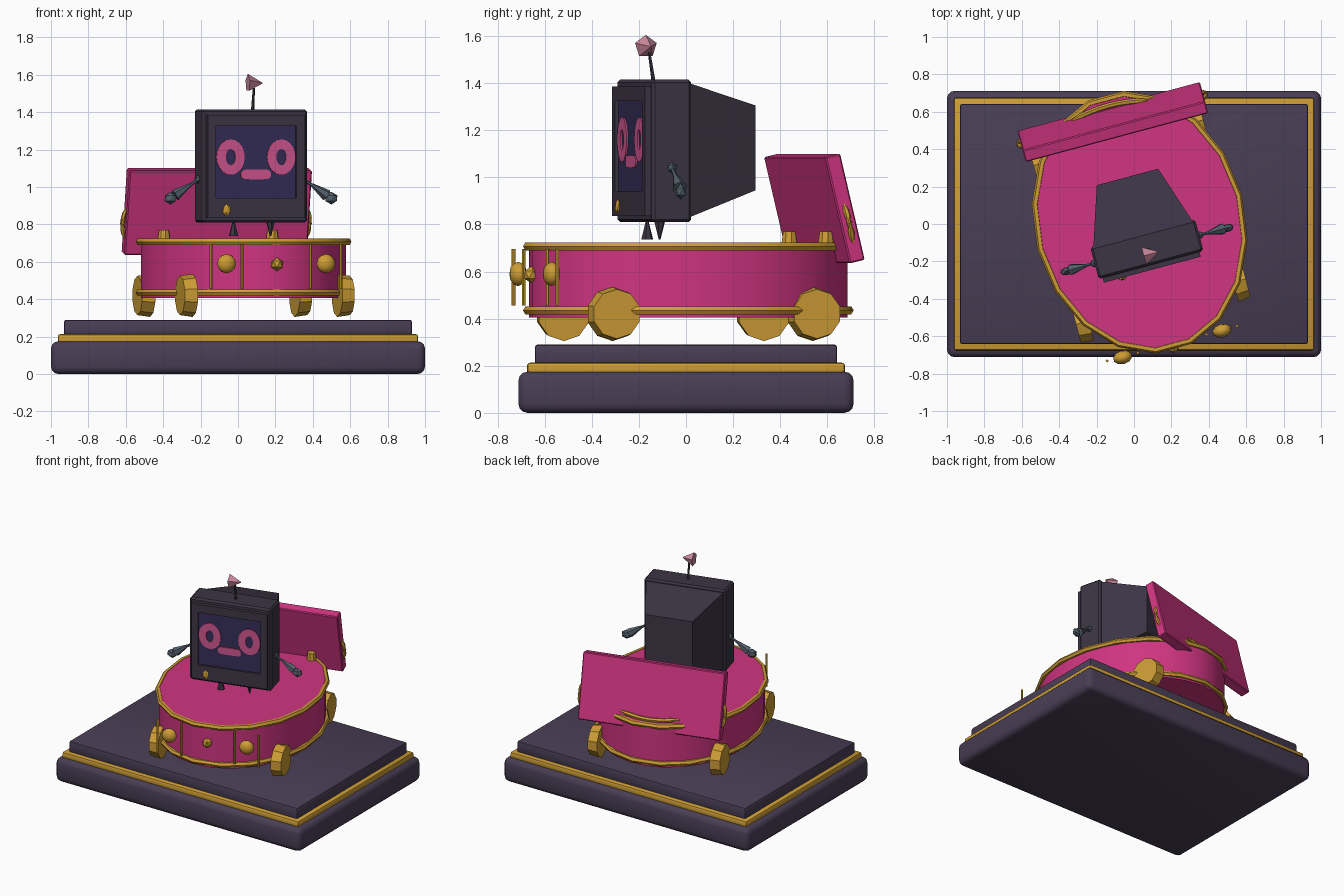
import bpy, bmesh, math
from mathutils import Matrix, Vector

if "Cube" in bpy.data.objects:
    bpy.data.objects.remove(bpy.data.objects["Cube"])

# Cart and robot share one frame turned 15 degrees on the plinth
TURN = Matrix.Translation((0.03, 0.01, 0)) @ Matrix.Rotation(math.radians(15), 4, 'Z')
FLAT = Matrix.Identity(4)


def mat(name, rgb):
    m = bpy.data.materials.new(name)
    m.diffuse_color = (*rgb, 1)
    m.use_nodes = True
    m.node_tree.nodes["Principled BSDF"].inputs["Base Color"].default_value = m.diffuse_color
    return m


PLUM = mat("plum", (0.066, 0.048, 0.09))
GOLD = mat("gold", (0.62, 0.34, 0.035))
PINK = mat("hot pink", (0.63, 0.035, 0.22))
CASE = mat("dark case", (0.045, 0.035, 0.058))
SCREEN = mat("screen violet", (0.036, 0.026, 0.095))
FACE = mat("face pink", (0.62, 0.09, 0.27))
SLATE = mat("slate", (0.085, 0.115, 0.145))
BLUSH = mat("blush", (0.63, 0.26, 0.35))


def finish(name, bm, material, frame=TURN, smooth=None):
    bm.transform(frame)
    bmesh.ops.recalc_face_normals(bm, faces=bm.faces)
    me = bpy.data.meshes.new(name)
    bm.to_mesh(me)
    bm.free()
    me.materials.append(material)
    ob = bpy.data.objects.new(name, me)
    bpy.context.collection.objects.link(ob)
    if smooth:
        bpy.ops.object.select_all(action='DESELECT')
        ob.select_set(True)
        bpy.context.view_layer.objects.active = ob
        bpy.ops.object.shade_smooth_by_angle(angle=math.radians(smooth))
    return ob


def box(name, lo, hi, material, bevel=0, segs=1, frame=TURN, smooth=None):
    lo, hi = Vector(lo), Vector(hi)
    bm = bmesh.new()
    bmesh.ops.create_cube(bm, size=1, matrix=Matrix.Translation((lo + hi) / 2)
                          @ Matrix.Diagonal((*(hi - lo), 1)))
    if bevel:
        bmesh.ops.bevel(bm, geom=bm.edges[:], offset=bevel, segments=segs,
                        profile=0.5, affect='EDGES')
    return finish(name, bm, material, frame, smooth)


def rod(name, a, b, r1, r2, sides, material, smooth=None, scale=(1, 1, 1)):
    a, b = Vector(a), Vector(b)
    d = b - a
    bm = bmesh.new()
    m = Matrix.Translation((a + b) / 2) @ d.to_track_quat('Z', 'Y').to_matrix().to_4x4()
    bmesh.ops.create_cone(bm, cap_ends=True, segments=sides, radius1=r1, radius2=r2,
                          depth=d.length, matrix=m @ Matrix.Diagonal((*scale, 1)))
    return finish(name, bm, material, TURN, smooth)


def ball(name, c, r, material, sub=2, scale=(1, 1, 1), smooth=None):
    bm = bmesh.new()
    bmesh.ops.create_icosphere(bm, subdivisions=sub, radius=r,
                               matrix=Matrix.Translation(c) @ Matrix.Diagonal((*scale, 1)))
    return finish(name, bm, material, TURN, smooth)


def tube(name, pts, radius, material, closed=False, frame=TURN, sides=6):
    # round tube with tapered ends when open
    bm = bmesh.new()
    pts = [Vector(p) for p in pts]
    n, rings = len(pts), []
    for i, p in enumerate(pts):
        t = (pts[(i + 1) % n] - pts[i - 1]) if closed else \
            (pts[min(i + 1, n - 1)] - pts[max(i - 1, 0)])
        q = t.to_track_quat('Y', 'Z').to_matrix()
        r = radius * (0.4 if not closed and i in (0, n - 1) else 1)
        rings.append([bm.verts.new(p + q @ Vector((math.cos(k * math.tau / sides) * r, 0,
                      math.sin(k * math.tau / sides) * r))) for k in range(sides)])
    for i in range(n if closed else n - 1):
        a, b = rings[i], rings[(i + 1) % n]
        for k in range(sides):
            bm.faces.new((a[k], a[(k + 1) % sides], b[(k + 1) % sides], b[k]))
    if not closed:
        bm.faces.new(rings[0])
        bm.faces.new(rings[-1])
    return finish(name, bm, material, frame, 50)


def eye(name, cx, cz, y):
    # flat oval ring standing just proud of the screen
    bm = bmesh.new()
    n = 20
    loops = []
    for rx, rz, yy in ((0.078, 0.095, y), (0.027, 0.043, y),
                       (0.027, 0.043, y + 0.008), (0.078, 0.095, y + 0.008)):
        loops.append([bm.verts.new((cx + rx * math.cos(k * math.tau / n), yy,
                      cz + rz * math.sin(k * math.tau / n))) for k in range(n)])
    for i in range(4):
        a, b = loops[i], loops[(i + 1) % 4]
        for k in range(n):
            bm.faces.new((a[k], a[(k + 1) % n], b[(k + 1) % n], b[k]))
    return finish(name, bm, FACE)


# Plinth in three tiers
box("plinth_base", (-1, -0.712, 0), (1, 0.712, 0.175), PLUM, 0.04, 3, FLAT, 40)
box("plinth_band", (-0.963, -0.675, 0.165), (0.963, 0.675, 0.213), GOLD, 0.012, 2, FLAT, 40)
box("plinth_top", (-0.93, -0.642, 0.2), (0.93, 0.642, 0.29), PLUM, 0.012, 2, FLAT, 40)

# Oval cart body with two gold rims
bm = bmesh.new()
bmesh.ops.create_cone(bm, cap_ends=True, segments=28, radius1=1, radius2=1, depth=0.315,
                      matrix=Matrix.Translation((0, 0, 0.563)) @ Matrix.Diagonal((0.54, 0.685, 1, 1)))
finish("cart_body", bm, PINK, TURN, 40)
for name, z in (("cart_top_rim", 0.707), ("cart_bottom_rim", 0.435)):
    tube(name, [(0.547 * math.cos(k * math.tau / 18), 0.692 * math.sin(k * math.tau / 18), z)
                for k in range(18)], 0.019, GOLD, True)

for s, side in ((-1, "left"), (1, "right")):
    # Wheels
    for f, end in ((-1, "front"), (1, "back")):
        rod(f"{end}_{side}_wheel", (s * 0.4, f * 0.44, 0.42), (s * 0.47, f * 0.44, 0.42),
            0.115, 0.105, 10, GOLD)
    # Posts behind the robot and the lamps with their bars
    rod(f"{side}_post", (s * 0.3, 0.525, 0.7), (s * 0.3, 0.525, 0.77), 0.038, 0.028, 8, GOLD)
    ball(f"{side}_lamp", (s * 0.275, -0.675, 0.59), 0.052, GOLD, 2, (1, 0.7, 1), 60)
    for lx in (0.19, 0.36):
        rod(f"{side}_lamp_bar", (s * lx, -0.672, 0.455), (s * lx, -0.672, 0.695),
            0.008, 0.008, 6, GOLD)
ball("centre_stud", (0, -0.69, 0.587), 0.036, GOLD, 1)

# Leaning back board with handles on its ends and back
LEAN = TURN @ Matrix.Translation((0, 0.554, 0.868)) @ Matrix.Rotation(math.radians(13.5), 4, 'X')
box("back_board", (-0.505, -0.034, -0.232), (0.505, 0.034, 0.232), PINK, 0.006, 1, LEAN)
for s, side in ((-1, "left"), (1, "right")):
    tube(f"board_{side}_handle", [(s * (0.5 + 0.018 * math.sin(t * math.pi / 6)), 0,
         -0.15 + 0.17 * t / 6) for t in range(7)], 0.013, GOLD, False, LEAN)
tube("board_back_handle", [(-0.21 + 0.42 * t / 8, 0.036 + 0.02 * math.sin(t * math.pi / 8),
     -0.13 - 0.025 * math.sin(t * math.pi / 8)) for t in range(9)], 0.015, GOLD, False, LEAN)

# Robot head: boxy monitor and tapering back
box("head_case", (-0.29, -0.237, 0.81), (0.29, -0.062, 1.415), CASE, 0.012)
bm = bmesh.new()
front = [bm.verts.new((x, -0.07, z)) for x, z in
         ((-0.275, 0.83), (0.275, 0.83), (0.275, 1.4), (-0.275, 1.4))]
back = [bm.verts.new((x, 0.25, z)) for x, z in
        ((-0.17, 0.945), (0.17, 0.945), (0.17, 1.305), (-0.17, 1.305))]
bm.faces.new(front)
bm.faces.new(back)
for k in range(4):
    bm.faces.new((front[k], front[(k + 1) % 4], back[(k + 1) % 4], back[k]))
finish("head_back", bm, CASE)

# Bezel around the screen
for name, x0, x1, z0, z1 in (("left", -0.268, -0.222, 0.835, 1.385),
                             ("right", 0.222, 0.268, 0.835, 1.385),
                             ("top", -0.222, 0.222, 1.325, 1.385),
                             ("bottom", -0.222, 0.222, 0.835, 0.94)):
    box(f"bezel_{name}", (x0, -0.263, z0), (x1, -0.23, z1), CASE)
box("screen", (-0.222, -0.248, 0.94), (0.222, -0.23, 1.325), SCREEN)
eye("left_eye", -0.14, 1.16, -0.255)
eye("right_eye", 0.14, 1.16, -0.255)
bm = bmesh.new()
bmesh.ops.create_cone(bm, cap_ends=True, segments=16, radius1=0.027, radius2=0.027, depth=0.008,
                      matrix=Matrix.Translation((0, -0.251, 1.067)) @ Matrix.Rotation(math.pi / 2, 4, 'X'))
for v in bm.verts:
    v.co.x += math.copysign(0.057, v.co.x) if abs(v.co.x) > 1e-4 else 0
finish("mouth", bm, FACE)
ball("bezel_knob", (-0.165, -0.266, 0.877), 0.03, GOLD, 1, (0.8, 0.4, 1.1))

# Arms, hands and feet
for s, side in ((-1, "left"), (1, "right")):
    ball(f"{side}_shoulder", (s * 0.292, -0.15, 1.04), 0.022, SLATE, 1)
    rod(f"{side}_upper_arm", (s * 0.29, -0.15, 1.04), (s * 0.37, -0.15, 0.99), 0.008, 0.01, 6, SLATE)
    rod(f"{side}_forearm", (s * 0.34, -0.15, 1.01), (s * 0.42, -0.15, 0.955), 0.01, 0.032, 6, SLATE)
    ball(f"{side}_hand", (s * 0.445, -0.152, 0.94), 0.034, SLATE, 1, (1.1, 0.7, 1))
rod("left_foot", (-0.097, -0.155, 0.737), (-0.097, -0.155, 0.815), 0.026, 0.006, 6, CASE)
rod("right_foot", (0.107, -0.155, 0.737), (0.107, -0.155, 0.815), 0.004, 0.024, 6, CASE)

# Antenna with a faceted tip
rod("antenna_stem", (0.008, -0.155, 1.405), (0.01, -0.175, 1.53), 0.009, 0.006, 6, CASE)
rod("antenna_tip", (-0.025, -0.18, 1.555), (0.055, -0.18, 1.555), 0.05, 0.003, 5, BLUSH)
